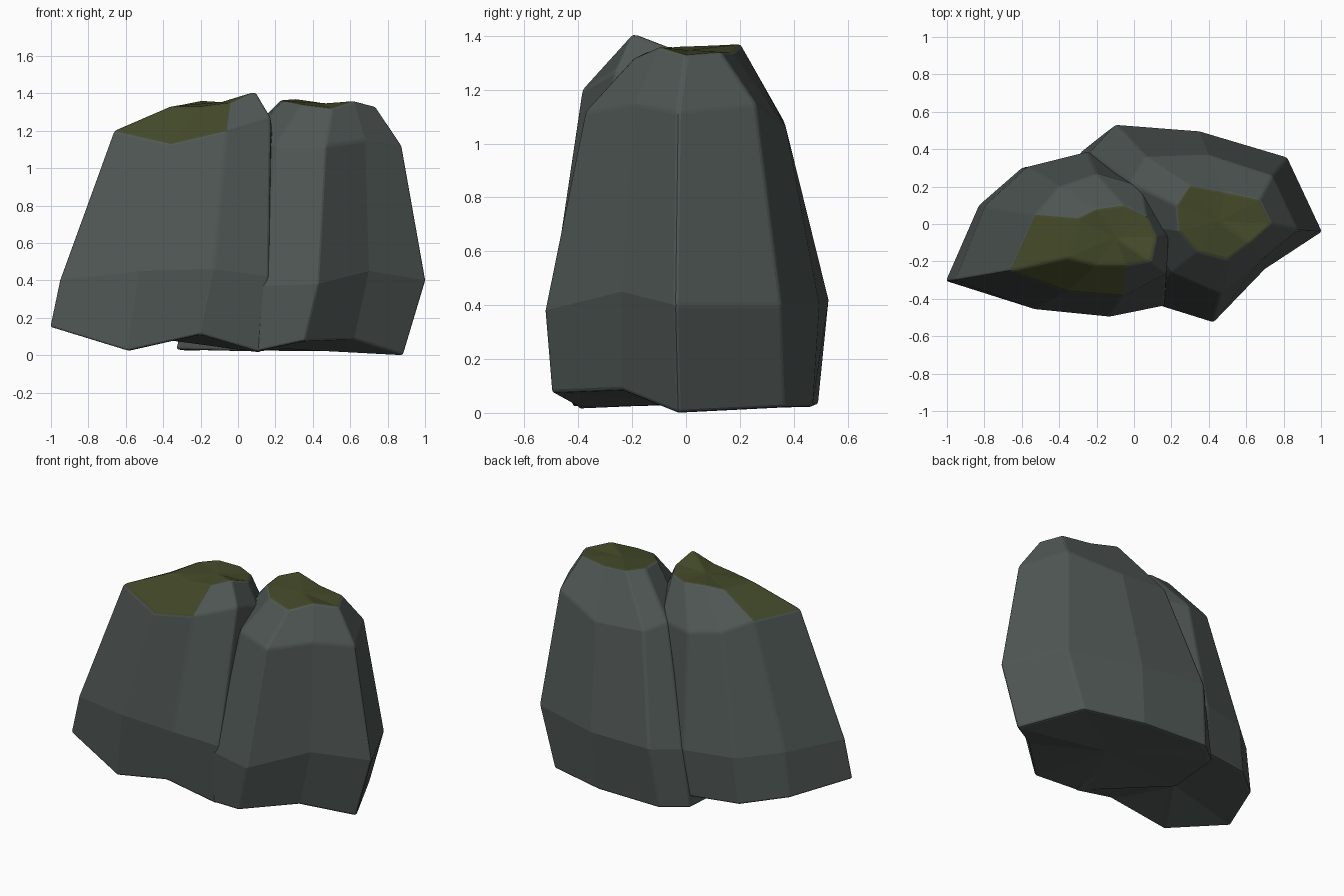
import bpy, bmesh
from mathutils import Vector


def flat(name, rgb):
    m = bpy.data.materials.new(name)
    m.diffuse_color = (*rgb, 1)
    return m


STONE = flat("grey_stone", (0.078, 0.095, 0.088))
MOSS = flat("olive_moss", (0.056, 0.067, 0.022))


def boulder(name, rings, mossy_sides=()):
    """Loft rings from base to cap; moss on the cap and on chosen slope sides."""
    bm = bmesh.new()
    loops = [[bm.verts.new(p) for p in ring] for ring in rings]
    n = len(loops[0])
    top = len(loops) - 2
    for level in range(len(loops) - 1):
        lo, hi = loops[level], loops[level + 1]
        for i in range(n):
            j = (i + 1) % n
            f = bm.faces.new((lo[i], lo[j], hi[j], hi[i]))
            f.material_index = int(level == top and i in mossy_sides)
    # underside and mossy cap as shallow fans
    for loop, mat in ((loops[0], 0), (loops[-1], 1)):
        c = bm.verts.new(sum((v.co for v in loop), Vector()) / n)
        for i in range(n):
            f = bm.faces.new((loop[i], loop[(i + 1) % n], c))
            f.material_index = mat
    bmesh.ops.recalc_face_normals(bm, faces=bm.faces)
    mesh = bpy.data.meshes.new(name)
    bm.to_mesh(mesh)
    bm.free()
    mesh.materials.append(STONE)
    mesh.materials.append(MOSS)
    obj = bpy.data.objects.new(name, mesh)
    bpy.context.collection.objects.link(obj)
    # worn edges
    bev = obj.modifiers.new("worn_edges", "BEVEL")
    bev.width = 0.012
    bev.segments = 2
    bev.limit_method = "ANGLE"
    bev.angle_limit = 0.35
    return obj


# left boulder, counter-clockwise from its west tip
base = [(-1.008, -.305, .15), (-.59, -.42, .022), (-.2, -.46, .11), (.12, -.4, .015), (.15, -.05, .03),
        (0, .2, .05), (-.27, .36, .09), (-.6, .3, .1), (-.83, .1, .13)]
belly = [(-.955, -.3, .4), (-.53, -.455, .45), (-.13, -.495, .46), (.165, -.435, .42), (.19, -.1, .42),
         (.05, .27, .42), (-.25, .385, .4), (-.57, .305, .4), (-.795, .1, .42)]
shoulder = [(-.665, -.25, 1.2), (-.36, -.36, 1.13), (-.06, -.385, 1.2), (.175, -.26, 1.27), (.185, -.05, 1.2),
            (.04, .2, 1.12), (-.2, .27, 1.12), (-.4, .2, 1.15), (-.53, .05, 1.2)]
cap = [(-.36, -.18, 1.33), (-.2, -.22, 1.33), (-.04, -.22, 1.35), (.09, -.2, 1.41), (.12, -.07, 1.36),
       (.07, .04, 1.35), (-.05, .1, 1.35), (-.2, .08, 1.36), (-.3, .03, 1.34)]
boulder("left_boulder", (base, belly, shoulder, cap), mossy_sides=(0, 1, 8))

# right boulder, counter-clockwise from its east tip
base = [(.885, -.03, 0), (.7, .37, .02), (.31, .47, .022), (-.15, .49, .03), (-.29, .38, .025),
        (-.33, 0, .03), (.1, -.4, .02), (.35, -.5, .075), (.62, -.24, .085)]
belly = [(1.005, -.04, .4), (.82, .355, .4), (.35, .495, .4), (-.1, .53, .42), (-.24, .38, .4),
         (-.25, 0, .4), (.12, -.43, .37), (.425, -.525, .38), (.7, -.24, .45)]
shoulder = [(.877, -.03, 1.12), (.74, .26, 1.15), (.4, .37, 1.065), (.06, .36, 1.09), (-.02, .22, 1.12),
            (.05, 0, 1.12), (.2, -.26, 1.12), (.465, -.375, 1.12), (.68, -.19, 1.15)]
cap = [(.735, 0, 1.33), (.67, .13, 1.34), (.48, .17, 1.34), (.3, .205, 1.37), (.23, .1, 1.365),
       (.24, -.04, 1.36), (.34, -.15, 1.34), (.5, -.19, 1.32), (.62, -.1, 1.36)]
boulder("right_boulder", (base, belly, shoulder, cap))
